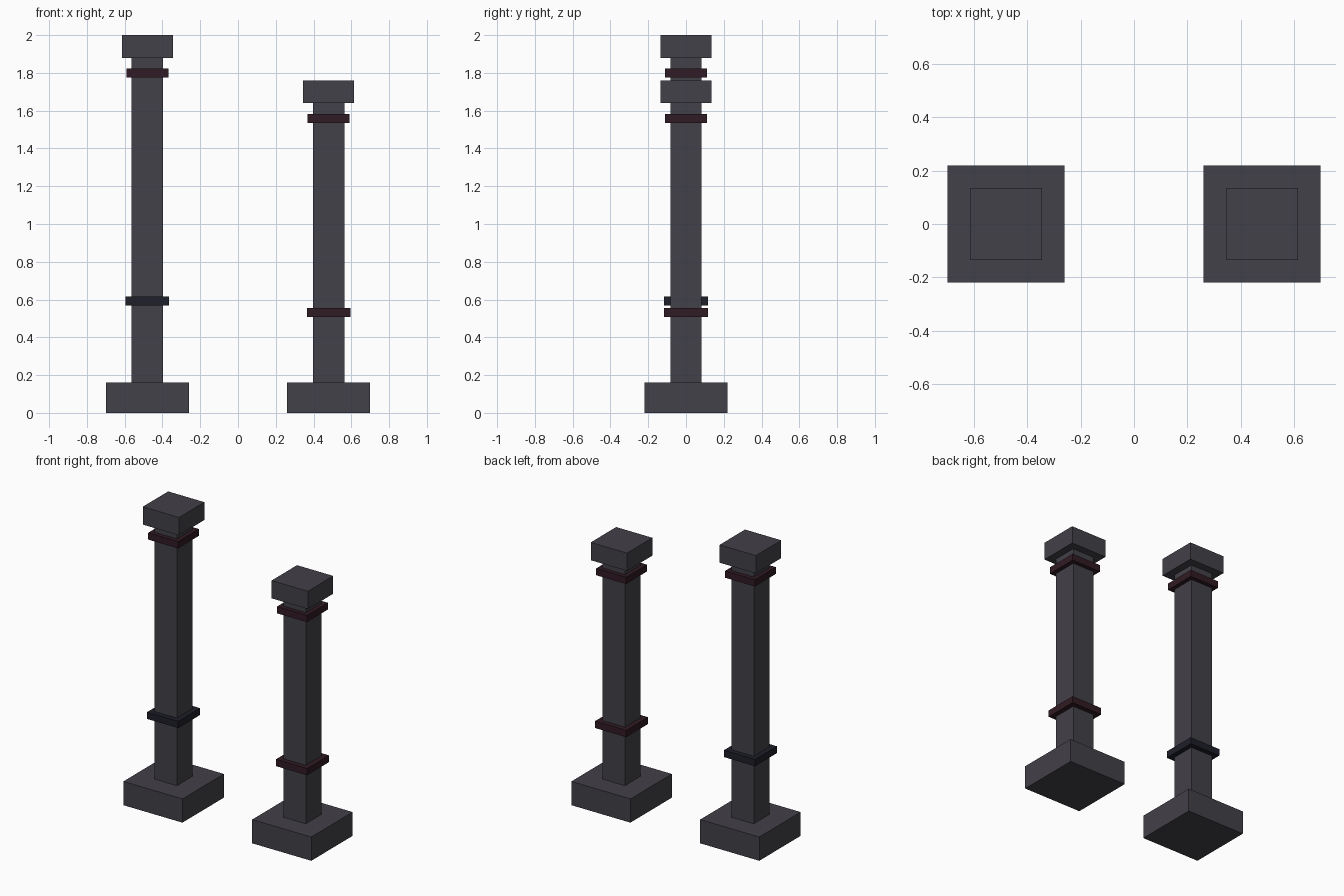
import bpy

if "Cube" in bpy.data.objects:
    bpy.data.objects.remove(bpy.data.objects["Cube"])


def material(name, rgb):
    m = bpy.data.materials.new(name)
    m.diffuse_color = (*rgb, 1.0)
    m.use_nodes = True
    m.node_tree.nodes["Principled BSDF"].inputs["Base Color"].default_value = m.diffuse_color
    return m


STONE = material("dark_stone", (0.055, 0.052, 0.065))
RED = material("dark_red", (0.030, 0.011, 0.017))
BLACK = material("blue_black", (0.013, 0.014, 0.022))


def block(name, x, width, z0, z1, mat):
    """Square block centred on (x, 0) between two heights."""
    bpy.ops.mesh.primitive_cube_add(size=1, location=(x, 0, (z0 + z1) / 2))
    ob = bpy.context.object
    ob.name = name
    ob.scale = (width, width, z1 - z0)
    bpy.ops.object.transform_apply(location=False, rotation=False, scale=True)
    ob.data.materials.append(mat)


def pillar(side, x, height, band_z, band_mat):
    # plinth, shaft and capital
    block(side + "_plinth", x, 0.44, 0, 0.16, STONE)
    block(side + "_shaft", x, 0.166, 0.16, height - 0.12, STONE)
    block(side + "_capital", x, 0.27, height - 0.12, height, STONE)
    # collars around the shaft
    block(side + "_upper_band", x, 0.222, height - 0.224, height - 0.178, RED)
    block(side + "_lower_band", x, 0.232, band_z - 0.023, band_z + 0.023, band_mat)


pillar("left", -0.48, 2.0, 0.592, BLACK)
pillar("right", 0.48, 1.76, 0.531, RED)
